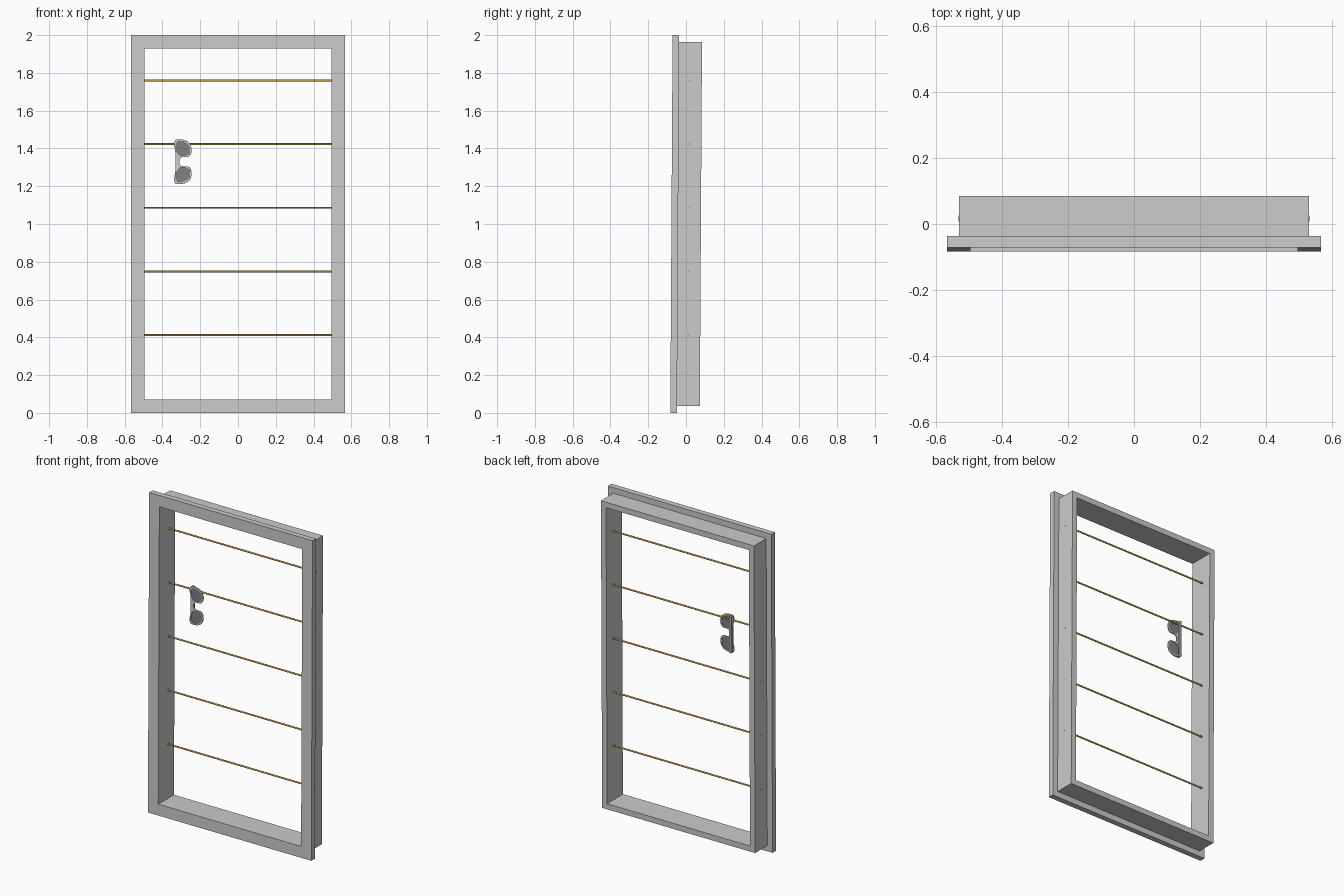
import bpy, bmesh, math
from mathutils import Matrix

if "Cube" in bpy.data.objects:
    bpy.data.objects.remove(bpy.data.objects["Cube"])

# Whole model leans back very slightly around mid height
TILT = Matrix.Translation((0, 0, 1)) @ Matrix.Rotation(-0.006, 4, 'X')
MID = 0.33          # height of the sunglasses centre above mid height


def material(name, color):
    m = bpy.data.materials.new(name)
    m.diffuse_color = color
    m.use_nodes = True
    m.node_tree.nodes["Principled BSDF"].inputs["Base Color"].default_value = m.diffuse_color
    return m


def add_object(name, bm, mat=None):
    bmesh.ops.recalc_face_normals(bm, faces=bm.faces)
    mesh = bpy.data.meshes.new(name)
    bm.to_mesh(mesh)
    bm.free()
    ob = bpy.data.objects.new(name, mesh)
    bpy.context.collection.objects.link(ob)
    ob.matrix_world = TILT
    if mat:
        mesh.materials.append(mat)
    return ob


def box(name, center, size, bevel=0.0):
    bm = bmesh.new()
    bmesh.ops.create_cube(bm, size=1, matrix=Matrix.Translation(center) @ Matrix.Diagonal((*size, 1)))
    if bevel:
        bmesh.ops.bevel(bm, geom=bm.edges[:], offset=bevel, segments=2, affect='EDGES', profile=0.5)
    return add_object(name, bm)


def flat_shape(name, outlines, y, half_depth, bevel, mat=None):
    """Filled smooth outlines in the x-z plane, given thickness; inner outlines are holes."""
    cu = bpy.data.curves.new(name, 'CURVE')
    cu.dimensions, cu.fill_mode = '2D', 'BOTH'
    cu.extrude, cu.bevel_depth, cu.bevel_resolution = half_depth, bevel, 1
    cu.resolution_u = 5
    for pts in outlines:
        s = cu.splines.new('BEZIER')
        s.bezier_points.add(len(pts) - 1)
        for p, (x, z) in zip(s.bezier_points, pts):
            p.co = (x, z, 0)
            p.handle_left_type = p.handle_right_type = 'AUTO'
        s.use_cyclic_u = True
    ob = bpy.data.objects.new(name, cu)
    bpy.context.collection.objects.link(ob)
    ob.matrix_world = TILT @ Matrix.Translation((0, y, MID)) @ Matrix.Rotation(math.pi / 2, 4, 'X')
    bpy.ops.object.select_all(action='DESELECT')
    ob.select_set(True)
    bpy.context.view_layer.objects.active = ob
    bpy.ops.object.convert(target='MESH')
    ob = bpy.context.object
    ob.name = name
    bpy.ops.object.shade_smooth_by_angle()
    if mat:
        ob.data.materials.clear()
        ob.data.materials.append(mat)
    return ob


brass = material("brass", (0.55, 0.33, 0.08, 1))
dark = material("dark_lens", (0.22, 0.22, 0.23, 1))

# Frame: L-shaped section (inset, y) carried round the rectangle
section = [(0, -0.077), (0, -0.042), (0.036, -0.042), (0.036, 0.079), (0.071, 0.079), (0.071, -0.077)]
bm = bmesh.new()
loops = [[bm.verts.new((sx * (0.566 - d), y, sz * (1.0 - d))) for d, y in section]
         for sx, sz in ((-1, -1), (1, -1), (1, 1), (-1, 1))]
for i in range(4):
    a, b = loops[i], loops[(i + 1) % 4]
    for j in range(6):
        k = (j + 1) % 6
        bm.faces.new((a[j], a[k], b[k], b[j]))
add_object("display_frame", bm)

# Five horizontal rods through the frame sides
for i in range(5):
    bm = bmesh.new()
    place = Matrix.Translation((0, 0.016, -0.588 + i * 0.337)) @ Matrix.Rotation(math.pi / 2, 4, 'Y')
    bmesh.ops.create_cone(bm, cap_ends=True, segments=12, radius1=0.005, radius2=0.005,
                          depth=1.061, matrix=place)
    add_object(f"rod_{i + 1}", bm, brass)

# Sunglasses hung on their side: rim with two lens holes
half = [(-0.331, 0.05), (-0.332, 0.114), (-0.318, 0.117), (-0.272, 0.109), (-0.252, 0.088),
        (-0.249, 0.045), (-0.262, 0.028), (-0.298, 0.024), (-0.308, 0.015)]
outline = half + [(-0.311, 0)] + [(x, -z) for x, z in reversed(half)]
lens = [(-0.323, 0.105), (-0.275, 0.101), (-0.257, 0.082), (-0.255, 0.047),
        (-0.267, 0.034), (-0.305, 0.031), (-0.322, 0.045)]
lens_low = [(x, -z) for x, z in lens]
flat_shape("sunglasses_rim", [outline, lens, lens_low], 0.006, 0.003, 0.001)
flat_shape("upper_lens", [lens], 0.006, 0.001, 0, dark)
flat_shape("lower_lens", [lens_low], 0.006, 0.001, 0, dark)

# Folded temples and hinges behind the rim
for i, side in enumerate((1, -1)):
    box(f"temple_{i + 1}", (-0.325, 0.016 + 0.008 * i, MID), (0.014, 0.005, 0.228), 0.0015)
    box(f"hinge_{i + 1}", (-0.325, 0.014, MID + side * 0.111), (0.013, 0.022, 0.010), 0.0015)
